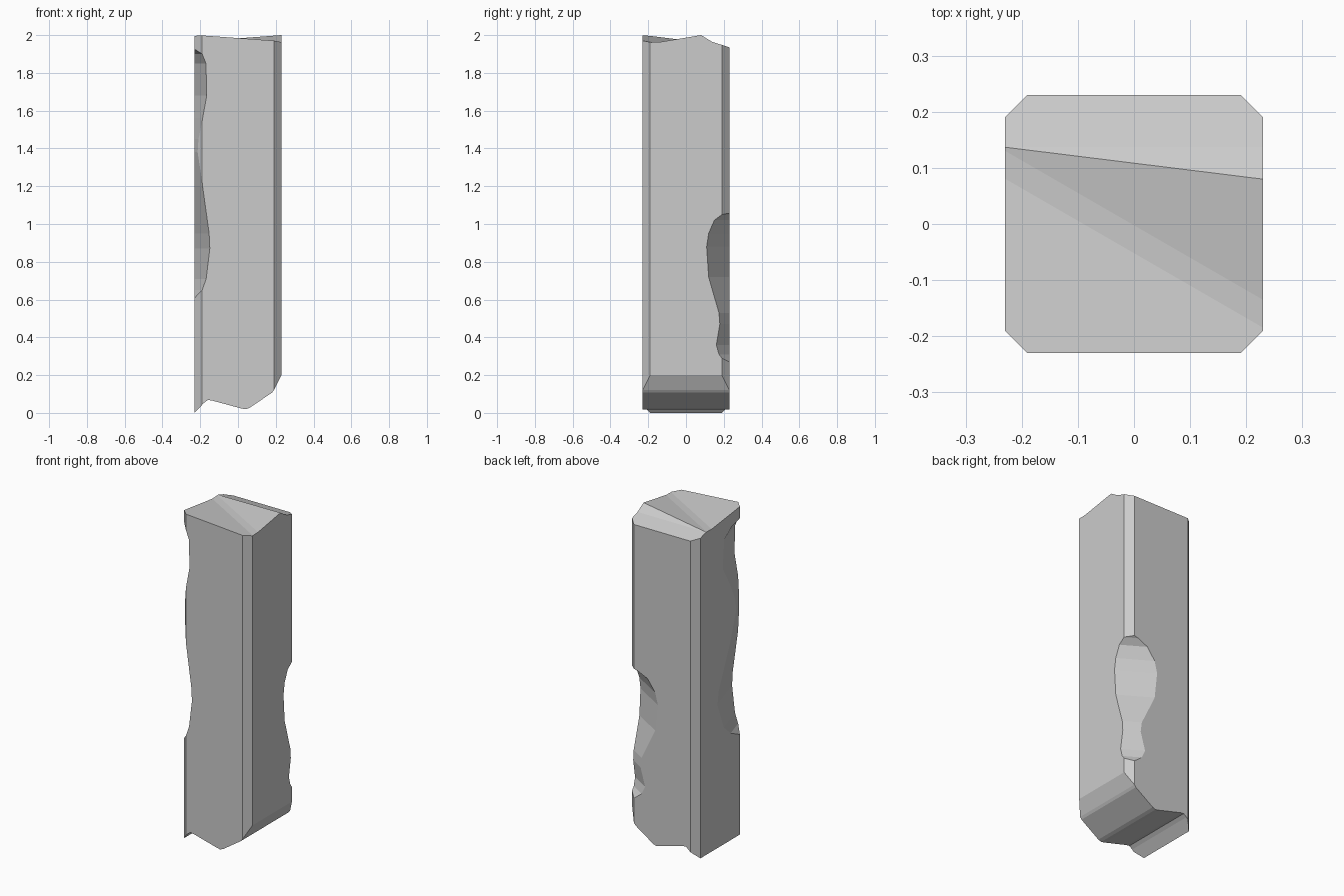
import bpy, bmesh
from mathutils import Vector

if "Cube" in bpy.data.objects:
    bpy.data.objects.remove(bpy.data.objects["Cube"])


def prism(name, profile, across, up, along, start, end):
    """Extrude a 2D profile (across, up) along a third direction."""
    across, up, along = Vector(across), Vector(up), Vector(along)
    bm = bmesh.new()
    verts = [bm.verts.new(across * a + up * b + along * start) for a, b in profile]
    face = bm.faces.new(verts)
    ext = bmesh.ops.extrude_face_region(bm, geom=[face])
    moved = [v for v in ext["geom"] if isinstance(v, bmesh.types.BMVert)]
    bmesh.ops.translate(bm, verts=moved, vec=along * (end - start))
    bmesh.ops.recalc_face_normals(bm, faces=bm.faces)
    mesh = bpy.data.meshes.new(name)
    bm.to_mesh(mesh)
    bm.free()
    obj = bpy.data.objects.new(name, mesh)
    bpy.context.collection.objects.link(obj)
    return obj


def carve(target, name, profile, normal):
    """Subtract a (distance, height) profile swept at right angles to normal."""
    n = Vector((normal[0], normal[1], 0)).normalized()
    cutter = prism(name, profile, n, (0, 0, 1), (-n.y, n.x, 0), -1, 1)
    cutter.hide_render = True
    mod = target.modifiers.new(name, "BOOLEAN")
    mod.operation = "DIFFERENCE"
    mod.solver = "EXACT"
    mod.object = cutter
    bpy.context.view_layer.objects.active = target
    bpy.ops.object.modifier_apply(modifier=mod.name)
    bpy.data.objects.remove(cutter)


# Square post with chamfered corners
H, C = 0.23, 0.19
section = [(C, H), (-C, H), (-H, C), (-H, -C), (-C, -H), (C, -H), (H, -C), (H, C)]
post = prism("broken_post", section, (1, 0, 0), (0, 1, 0), (0, 0, 1), -0.2, 2.2)

# Broken bottom end
carve(post, "bottom_cut", [
    (-0.5, -0.5), (-0.5, 0.0), (-0.23, 0.0), (-0.18, 0.053), (-0.16, 0.068),
    (-0.14, 0.066), (0.02, 0.023), (0.04, 0.019), (0.06, 0.026), (0.18, 0.107),
    (0.19, 0.12), (0.23, 0.2), (0.5, 0.74), (0.5, -0.5)], (1, 0))

# Broken top end: slanted valley, then the rear slope
carve(post, "top_valley_cut", [
    (-0.6, 2.5), (-0.6, 2.042), (-0.314, 2.001), (-0.045, 1.962), (-0.002, 1.964),
    (0.184, 2.0), (0.6, 2.08), (0.6, 2.5)], (0.5, 0.866))
carve(post, "top_rear_cut", [
    (-0.1, 2.5), (-0.1, 2.11), (0.08, 2.0), (0.137, 1.965), (0.23, 1.935),
    (0.5, 1.848), (0.5, 2.5)], (0, 1))

# Long gouge on the front left corner
carve(post, "front_left_gouge", [
    (-0.6, 0.55), (-0.2755, 0.61), (-0.25, 0.65), (-0.23, 0.71), (-0.2115, 0.87),
    (-0.215, 0.95), (-0.248, 1.2), (-0.266, 1.38), (-0.263, 1.45), (-0.248, 1.56),
    (-0.227, 1.68), (-0.231, 1.85), (-0.25, 1.9), (-0.2755, 1.925), (-0.6, 1.96)],
    (0.95, 0.3))

# Double gouge on the back right corner
carve(post, "back_right_gouge", [
    (0.6, 0.2), (0.295, 0.27), (0.281, 0.29), (0.268, 0.31), (0.256, 0.36),
    (0.272, 0.47), (0.268, 0.53), (0.238, 0.65), (0.221, 0.72), (0.212, 0.88),
    (0.221, 0.95), (0.247, 1.02), (0.281, 1.05), (0.3, 1.06), (0.6, 1.1)],
    (0.514, 0.857))
